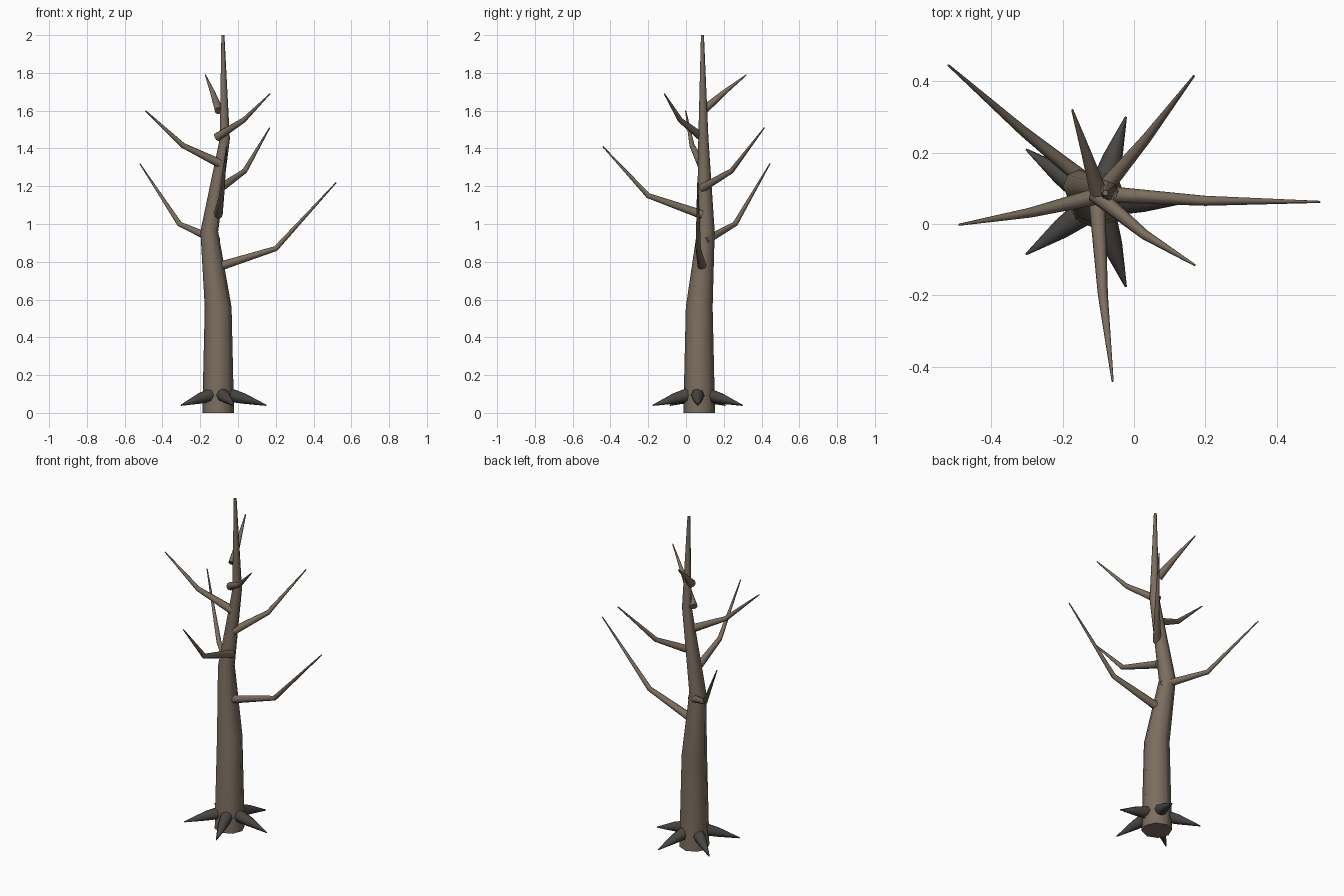
import bpy, bmesh
from math import cos, sin, tau
from mathutils import Vector

cube = bpy.data.objects.get("Cube")
if cube:
    bpy.data.objects.remove(cube, do_unlink=True)


def material(name, colour):
    m = bpy.data.materials.new(name)
    m.use_nodes = True
    m.diffuse_color = (*colour, 1)
    m.node_tree.nodes["Principled BSDF"].inputs["Base Color"].default_value = (*colour, 1)
    return m


bark = material("brown bark", (0.20, 0.155, 0.115))
root_bark = material("dark root", (0.065, 0.06, 0.056))


def limb(name, path, radii, sides, mat, level=False):
    """Tapered tube along a path; level keeps the rings horizontal."""
    pts = [Vector(p) for p in path]
    bm = bmesh.new()
    rings = []
    for i, (p, r) in enumerate(zip(pts, radii)):
        before = (p - pts[max(i - 1, 0)]).normalized()
        after = (pts[min(i + 1, len(pts) - 1)] - p).normalized()
        d = Vector((0, 0, 1)) if level else (before + after).normalized()
        u = Vector((1, 0, 0)) if level else d.cross(Vector((0, 0, 1))).normalized()
        v = d.cross(u)
        rings.append([bm.verts.new(p + r * (u * cos(tau * k / sides) + v * sin(tau * k / sides)))
                      for k in range(sides)])
    for a, b in zip(rings, rings[1:]):
        for k in range(sides):
            n = (k + 1) % sides
            bm.faces.new((a[k], a[n], b[n], b[k]))
    bm.faces.new(rings[0][::-1])
    bm.faces.new(rings[-1])
    bmesh.ops.recalc_face_normals(bm, faces=bm.faces)
    mesh = bpy.data.meshes.new(name)
    bm.to_mesh(mesh)
    bm.free()
    mesh.materials.append(mat)
    ob = bpy.data.objects.new(name, mesh)
    bpy.context.collection.objects.link(ob)
    bpy.ops.object.select_all(action="DESELECT")
    ob.select_set(True)
    bpy.context.view_layer.objects.active = ob
    bpy.ops.object.shade_smooth_by_angle(angle=0.9)
    return ob


# Trunk, bending as it rises
limb("trunk",
     [(-0.105, 0.07, 0), (-0.105, 0.07, 0.56), (-0.152, 0.105, 0.96),
      (-0.07, 0.092, 1.45), (-0.08, 0.087, 2)],
     [0.084, 0.071, 0.047, 0.027, 0.008], 8, bark, level=True)

# Branches: base, knee and tip
branches = {
    "left_branch": [(-0.10, 0.085, 0.775), (0.20, 0.065, 0.87), (0.52, 0.062, 1.22)],
    "back_right_branch": [(-0.11, 0.1, 0.91), (-0.31, 0.26, 1.0), (-0.52, 0.445, 1.32)],
    "front_branch": [(-0.105, 0.085, 1.05), (-0.087, -0.20, 1.15), (-0.06, -0.44, 1.41)],
    "back_left_branch": [(-0.095, 0.085, 1.19), (0.035, 0.24, 1.28), (0.168, 0.415, 1.51)],
    "right_branch": [(-0.095, 0.08, 1.32), (-0.29, 0.032, 1.415), (-0.49, -0.002, 1.6)],
    "front_left_branch": [(-0.11, 0.085, 1.46), (0.03, -0.03, 1.55), (0.17, -0.115, 1.69)],
}
for name, path in branches.items():
    limb(name, path, [0.024, 0.014, 0.003], 8, bark)
limb("top_back_branch", [(-0.1, 0.09, 1.6), (-0.134, 0.2, 1.695), (-0.173, 0.32, 1.79)],
     [0.024, 0.014, 0.003], 8, bark)

# Ring of five pointed roots
for i in range(5):
    c, s = cos(tau * i / 5), sin(tau * i / 5)
    path = [(-0.1 + c * r, 0.062 + s * r, z) for r, z in ((0.05, 0.096), (0.13, 0.076), (0.25, 0.04))]
    limb(f"root_{i + 1}", path, [0.037, 0.028, 0.003], 8, root_bark)
